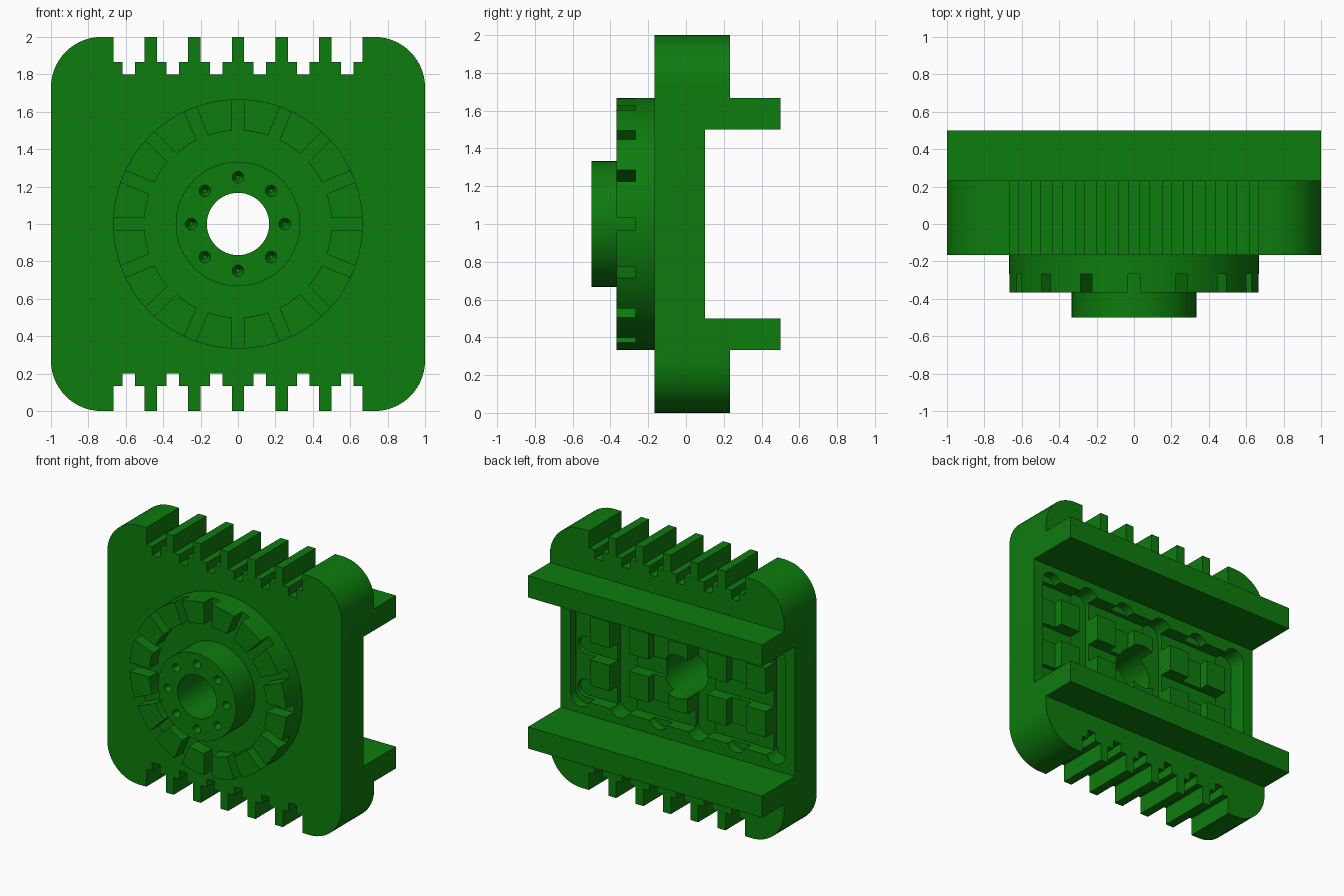
import bpy, bmesh, math
from math import sin, cos, asin, pi

cube = bpy.data.objects.get("Cube")
if cube:
    bpy.data.objects.remove(cube, do_unlink=True)

green = bpy.data.materials.new("plain green")
green.use_nodes = True
rgba = (0.004, 0.2, 0.004, 1)
green.diffuse_color = rgba
green.node_tree.nodes["Principled BSDF"].inputs["Base Color"].default_value = rgba


def prism(name, points, y0, y1):
    """Extrude an (x, z) outline from y0 to y1."""
    bm = bmesh.new()
    face = bm.faces.new([bm.verts.new((x, y0, z)) for x, z in points])
    new = bmesh.ops.extrude_face_region(bm, geom=[face])["geom"]
    bmesh.ops.translate(bm, vec=(0, y1 - y0, 0),
                        verts=[v for v in new if isinstance(v, bmesh.types.BMVert)])
    bmesh.ops.recalc_face_normals(bm, faces=bm.faces[:])
    mesh = bpy.data.meshes.new(name)
    bm.to_mesh(mesh)
    bm.free()
    mesh.materials.append(green)
    ob = bpy.data.objects.new(name, mesh)
    bpy.context.collection.objects.link(ob)
    return ob


def arc(cx, cz, r, a0, a1, n):
    return [(cx + r * cos(a0 + (a1 - a0) * i / n), cz + r * sin(a0 + (a1 - a0) * i / n))
            for i in range(n + 1)]


def circle(cx, cz, r, n):
    return arc(cx, cz, r, 0, 2 * pi, n)[:-1]


def rect(x0, x1, z0, z1):
    return [(x0, z0), (x1, z0), (x1, z1), (x0, z1)]


def cut(ob, cutter):
    """Subtract the cutter from the object and discard it."""
    mod = ob.modifiers.new("cut", "BOOLEAN")
    mod.operation, mod.solver, mod.object = "DIFFERENCE", "EXACT", cutter
    bpy.context.view_layer.update()
    graph = bpy.context.evaluated_depsgraph_get()
    mesh = bpy.data.meshes.new_from_object(ob.evaluated_get(graph))
    ob.modifiers.clear()
    ob.data = mesh
    bpy.data.objects.remove(cutter, do_unlink=True)


def smooth(ob):
    bpy.ops.object.select_all(action="DESELECT")
    ob.select_set(True)
    bpy.context.view_layer.objects.active = ob
    bpy.ops.object.shade_smooth_by_angle(angle=math.radians(30))


FRONT, PANEL, BACK = -0.167, 0.1, 0.233

# Body outline: rounded corners, with stepped slots leaving five fins at top and bottom
R = 0.27
top = []
for i in range(6):
    c = 0.5833 - i * 0.2333
    top += [(c + 0.0833, 2), (c + 0.0833, 1.867), (c + 0.0333, 1.867), (c + 0.0333, 1.8),
            (c - 0.0333, 1.8), (c - 0.0333, 1.867), (c - 0.0833, 1.867), (c - 0.0833, 2)]
upper = arc(1 - R, 2 - R, R, 0, pi / 2, 14) + top + arc(R - 1, 2 - R, R, pi / 2, pi, 14)
body = prism("body", upper + [(-x, 2 - z) for x, z in upper], FRONT, BACK)

# Recessed rear panel between the rails
cut(body, prism("panel_cutter", rect(-1.2, 1.2, 0.5, 1.5), PANEL, 0.4))


def slot(x0, z0, x1, z1, r):
    """Round-ended slot outline along x or z."""
    a = pi / 2 if x0 != x1 else pi
    return arc(x0, z0, r, a, a + pi, 12) + arc(x1, z1, r, a + pi, a + 2 * pi, 12)


# Grid of channels in the rear panel, leaving two rows of square blocks
for i in range(6):
    x = 0.8333 - i / 3
    depth = 0.133 if i % 2 else 0.067
    cut(body, prism("channel_cutter", slot(x, 0.633, x, 1.367, 0.0833), PANEL - depth, 0.3))
for z in (0.667, 1.0, 1.333):
    cut(body, prism("channel_cutter", slot(-0.8333, z, 0.8333, z, 0.0667), PANEL - 0.1, 0.3))

# Rails across the back
for name, z in (("lower_rail", 0.333), ("upper_rail", 1.5)):
    prism(name, rect(-1, 1, z, z + 0.167), BACK, 0.5)

# Round flange and hub on the front
flange = prism("flange", circle(0, 1, 0.667, 96), -0.267, FRONT)
hub = prism("hub", circle(0, 1, 0.333, 64), -0.5, -0.267)

# Ring of sixteen teeth with parallel-sided gaps
for i in range(16):
    a0, a1 = i * pi / 8, (i + 1) * pi / 8
    do, di = asin(0.0333 / 0.667), asin(0.0333 / 0.5)
    outline = (arc(0, 1, 0.667, a0 + do, a1 - do, 6)
               + arc(0, 1, 0.5, a1 - di, a0 + di, 6))
    smooth(prism(f"tooth_{i + 1}", outline, -0.367, -0.267))

# Central bore
for ob in (body, flange, hub):
    cut(ob, prism("bore_cutter", circle(0, 1, 0.1667, 48), -0.8, 0.8))

# Eight small tapered holes in the hub face
for i in range(8):
    a = i * pi / 4
    pit = prism("hole_cutter", circle(0, 0, 0.0345, 20), -0.51, -0.44)
    for v in pit.data.vertices:
        if v.co.y > -0.45:
            v.co.x *= 0.3
            v.co.z *= 0.3
    pit.location = (0.25 * cos(a), 0, 1 + 0.25 * sin(a))
    cut(hub, pit)

for ob in (body, flange, hub):
    smooth(ob)
